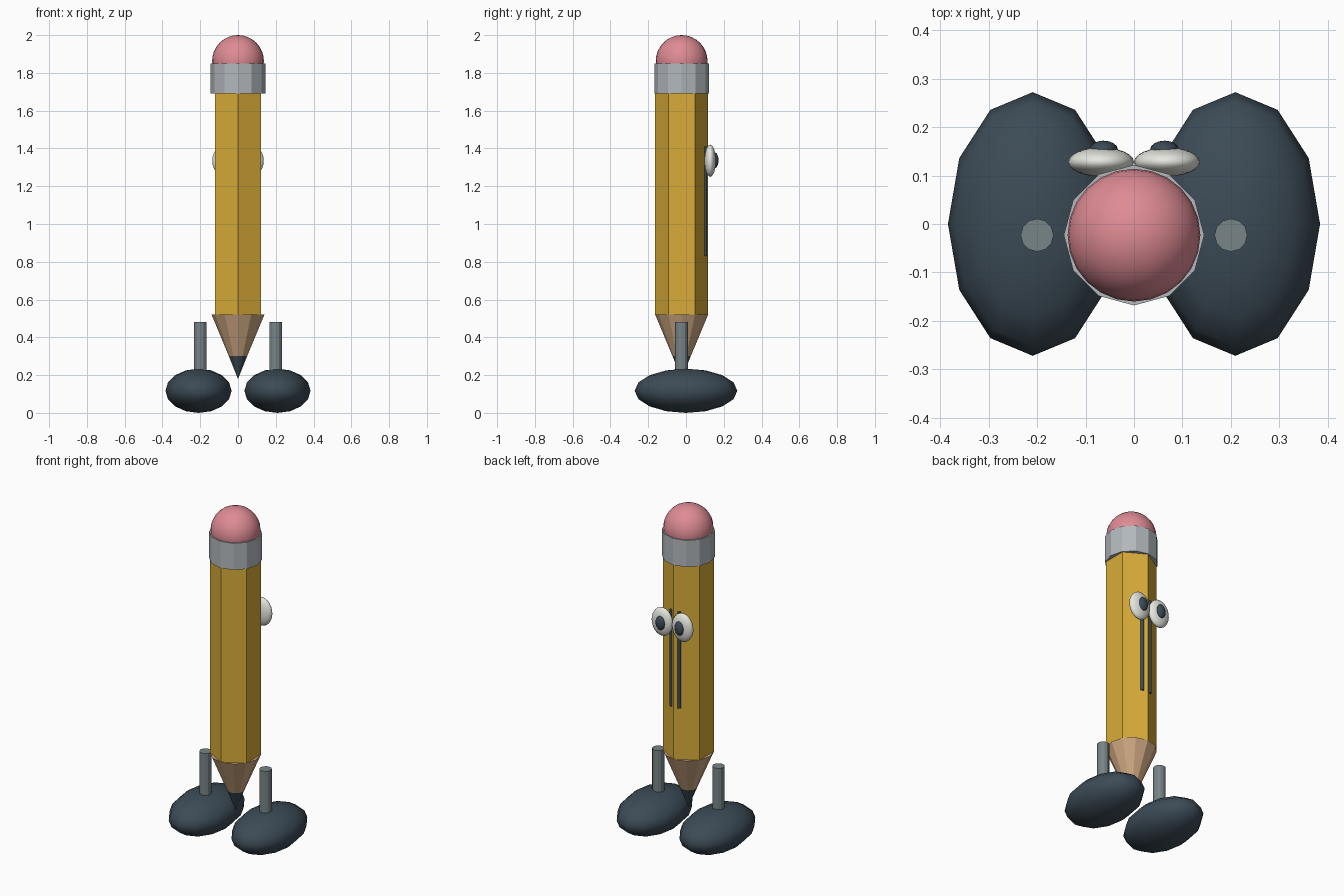
import bpy
import math

if "Cube" in bpy.data.objects:
    bpy.data.objects.remove(bpy.data.objects["Cube"])

AXIS_Y = -0.023  # pencil centre line


def mat(name, srgb):
    m = bpy.data.materials.new(name)
    lin = [((c / 255 + 0.055) / 1.055) ** 2.4 for c in srgb]
    m.diffuse_color = (*lin, 1)
    m.use_nodes = True
    m.node_tree.nodes["Principled BSDF"].inputs["Base Color"].default_value = m.diffuse_color
    return m


YELLOW = mat("yellow paint", (216, 172, 56))
PINK = mat("pink rubber", (222, 139, 148))
METAL = mat("pale metal", (178, 184, 189))
WOOD = mat("bare wood", (206, 168, 130))
DARK = mat("dark slate", (60, 75, 86))
GREY = mat("leg grey", (120, 132, 135))
WHITE = mat("eye white", (232, 234, 226))


def finish(name, material, smooth=None):
    ob = bpy.context.object
    ob.name = name
    ob.data.materials.append(material)
    if smooth:
        bpy.ops.object.shade_smooth_by_angle(angle=math.radians(smooth))
    return ob


def prism(name, material, x, y, z0, z1, r0, r1, sides, smooth=None):
    """Upright cylinder or cone between two heights, one corner facing +y."""
    bpy.ops.mesh.primitive_cone_add(vertices=sides, radius1=r0, radius2=r1,
                                    depth=z1 - z0, location=(x, y, (z0 + z1) / 2))
    return finish(name, material, smooth)


def ellipsoid(name, material, loc, size, segs, rings, rot=(0, 0, 0)):
    bpy.ops.mesh.primitive_uv_sphere_add(segments=segs, ring_count=rings, radius=1,
                                         location=loc, rotation=rot)
    bpy.context.object.scale = size
    bpy.ops.object.transform_apply(location=False, rotation=True, scale=True)
    return finish(name, material, 80)


# Pencil: lead point, sharpened wood, hexagonal body, metal band, eraser
prism("lead_tip", DARK, 0, AXIS_Y, 0.18, 0.302, 0.0, 0.049, 12)
prism("sharpened_wood", WOOD, 0, AXIS_Y, 0.302, 0.52, 0.049, 0.14, 12)
prism("body", YELLOW, 0, AXIS_Y, 0.52, 1.70, 0.14, 0.14, 6)
prism("metal_band", METAL, 0, AXIS_Y, 1.69, 1.85, 0.145, 0.145, 12)
ellipsoid("eraser", PINK, (0, AXIS_Y, 1.863), (0.137, 0.137, 0.137), 24, 16)

for side, s in (("left", -1), ("right", 1)):
    # Legs and shoes
    prism(side + "_leg", GREY, s * 0.2, AXIS_Y, 0.12, 0.48, 0.034, 0.034, 12)
    ellipsoid(side + "_shoe", DARK, (s * 0.209, 0, 0.117), (0.175, 0.272, 0.117), 12, 8)
    # Eyes on the back, flattened along y, with the poles facing outward
    turn = (math.pi / 2, 0, 0)
    ellipsoid(side + "_eye", WHITE, (s * 0.068, 0.128, 1.335), (0.068, 0.085, 0.03), 24, 12, turn)
    ellipsoid(side + "_pupil", DARK, (s * 0.063, 0.153, 1.337), (0.03, 0.042, 0.019), 16, 8, turn)
    # Dark stripes beside the back edge
    prism(side + "_stripe", DARK, s * 0.026, 0.102, 0.83, 1.41, 0.01, 0.01, 8, 60)
